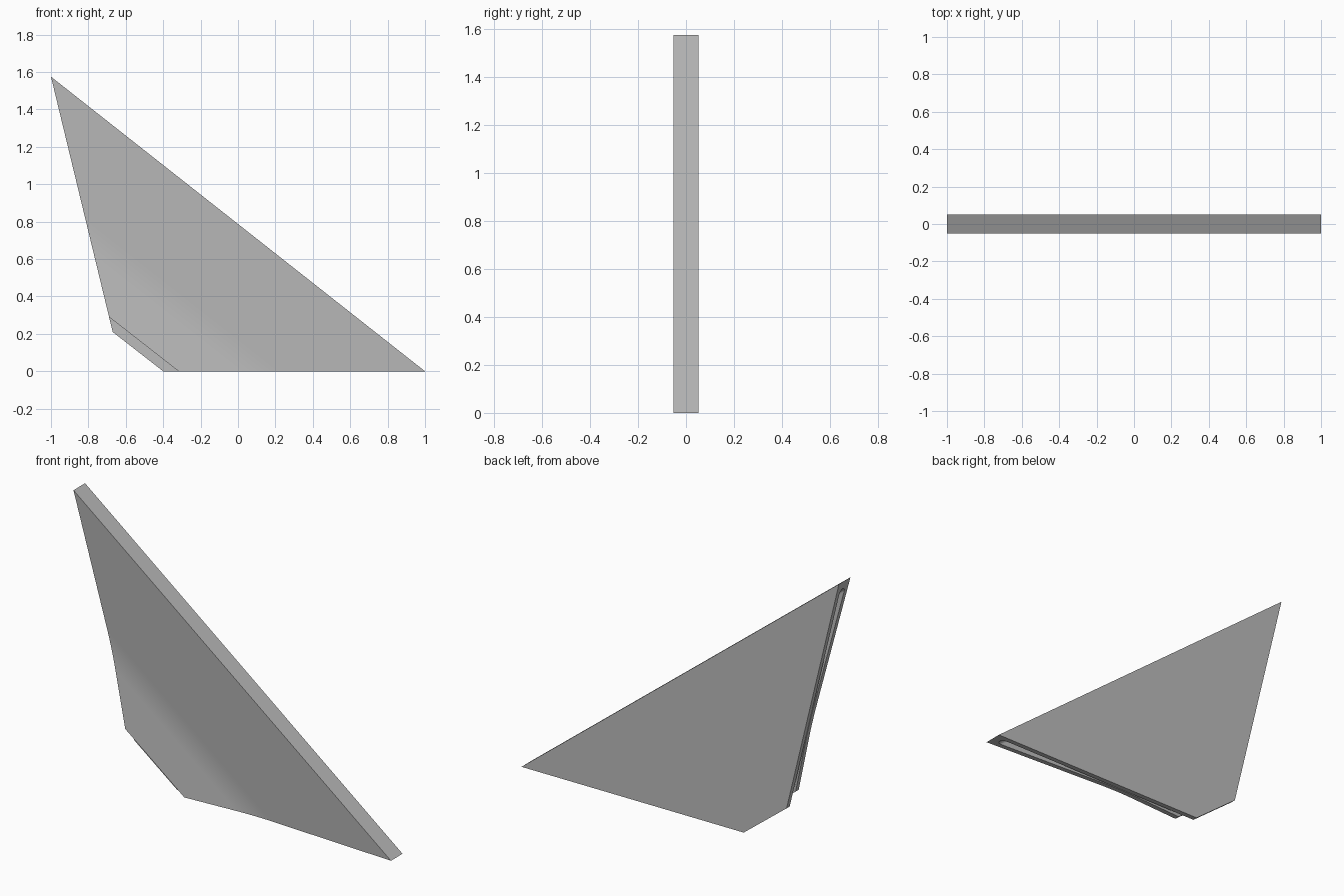
import bpy, bmesh, math
from mathutils import Vector

cube = bpy.data.objects.get("Cube")
if cube:
    bpy.data.objects.remove(cube, do_unlink=True)

grey = bpy.data.materials.new("plain grey")
grey.use_nodes = True
grey.diffuse_color = (0.5, 0.5, 0.5, 1)
grey.node_tree.nodes["Principled BSDF"].inputs["Base Color"].default_value = (0.5, 0.5, 0.5, 1)

HALF, WALL = 0.052, 0.028        # half depth of the clip, wall thickness
BACK_END, FRONT_END = 0.866, 0.815   # plate lengths measured from the spine
BEND, PINCH, LIP = 0.55, 0.047, 0.022
BLEND = 0.07                     # half width of the rounded bend


def front_y(d):
    """Outer surface of the springy front plate: slopes in, then flares out."""
    s_in, s_out = PINCH / BEND, (LIP - PINCH) / (FRONT_END - BEND)
    t = d - BEND
    rise = PINCH + (s_in if t < 0 else s_out) * t
    if abs(t) < BLEND:
        rise -= (s_in - s_out) * (BLEND - abs(t)) ** 2 / (4 * BLEND)
    return -HALF + rise


# Stations along the front plate, dense around the bend
bend_steps = [BEND - BLEND + 2 * BLEND * i / 10 for i in range(11)]
slot_r = HALF - WALL
slot_c = 0.03 + slot_r

# Cross-section: (distance from spine, y)
profile = [(0, HALF), (BACK_END, HALF), (BACK_END, HALF - WALL)]
for i in range(13):
    a = math.pi / 2 + math.pi * i / 12
    y = slot_r * math.sin(a)
    profile.append((slot_c + slot_r * math.cos(a), max(y, front_y(slot_c) + WALL)))
profile += [(d, front_y(d) + WALL) for d in bend_steps + [FRONT_END]]
profile += [(d, front_y(d)) for d in [FRONT_END] + bend_steps[::-1]]
profile.append((0, -HALF))

# Triangular outline: each short side tapers the section away from the spine
side_top, side_low = Vector((-1, 0, 1.575)), Vector((-0.67, 0, 0.21))
base_far, base_near = Vector((1, 0, 0)), Vector((-0.4, 0, 0))

bm = bmesh.new()
rows = []
for d, y in profile:
    t = d / BACK_END
    depth = Vector((0, y, 0))
    rows.append((bm.verts.new(side_top.lerp(side_low, t) + depth),
                 bm.verts.new(base_far.lerp(base_near, t) + depth)))
for (a, b), (c, e) in zip(rows, rows[1:] + rows[:1]):
    bm.faces.new((a, b, e, c))
ends = [bm.faces.new([r[0] for r in rows]), bm.faces.new([r[1] for r in rows])]
bmesh.ops.recalc_face_normals(bm, faces=bm.faces)
bmesh.ops.triangulate(bm, faces=ends)

mesh = bpy.data.meshes.new("corner_clip")
bm.to_mesh(mesh)
bm.free()
clip = bpy.data.objects.new("corner_clip", mesh)
bpy.context.collection.objects.link(clip)
mesh.materials.append(grey)

bpy.ops.object.select_all(action='DESELECT')
clip.select_set(True)
bpy.context.view_layer.objects.active = clip
bpy.ops.object.shade_smooth_by_angle(angle=math.radians(30))
